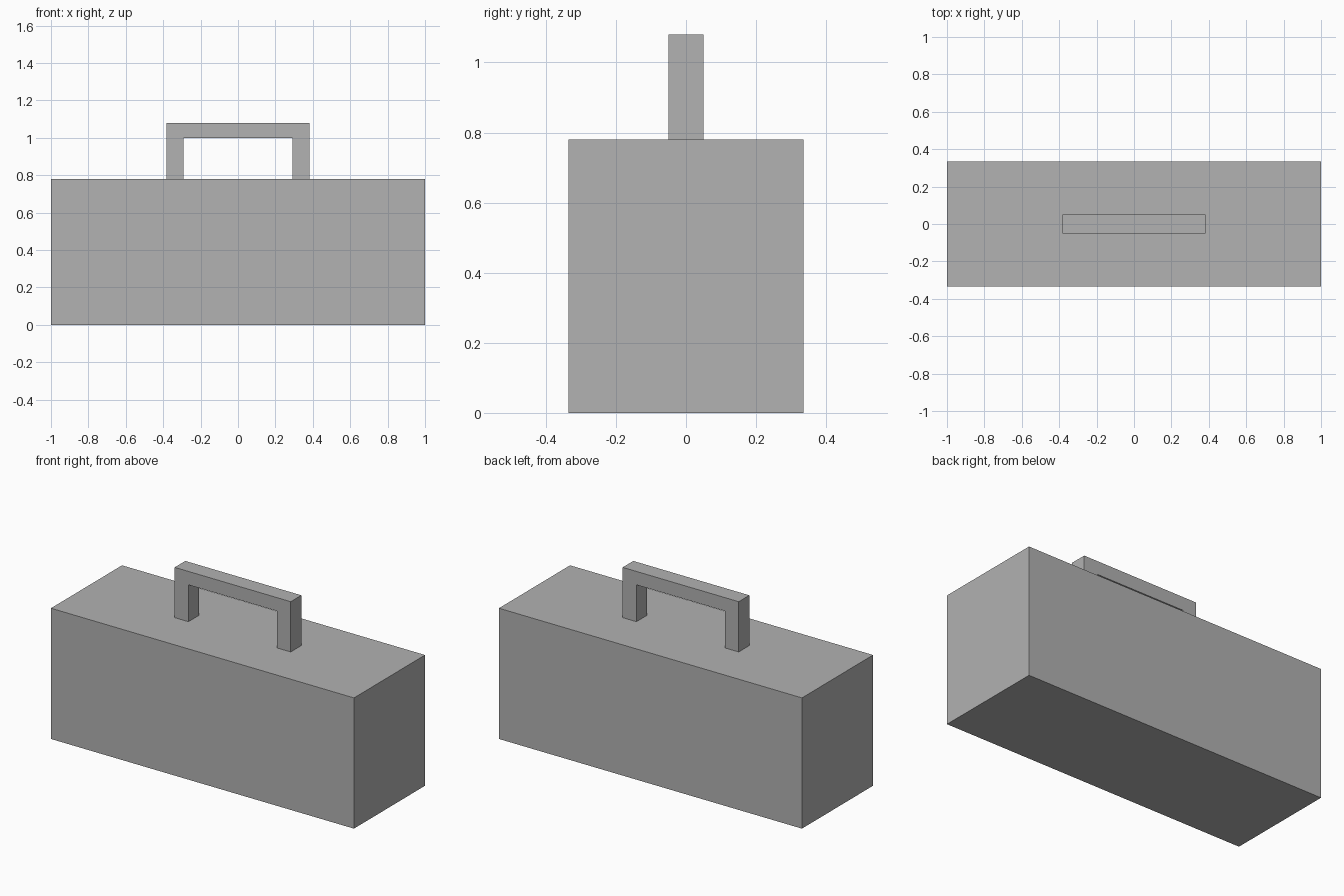
import bpy
import bmesh

cube = bpy.data.objects.get("Cube")
if cube:
    bpy.data.objects.remove(cube, do_unlink=True)

grey = bpy.data.materials.new("plain_grey")
grey.use_nodes = True
colour = (0.445, 0.445, 0.445, 1)
grey.diffuse_color = colour
grey.node_tree.nodes["Principled BSDF"].inputs["Base Color"].default_value = colour


def extrude_profile(name, profile, half_depth):
    """Extrude an x-z outline through y, centred on y = 0."""
    bm = bmesh.new()
    face = bm.faces.new([bm.verts.new((x, -half_depth, z)) for x, z in profile])
    result = bmesh.ops.extrude_face_region(bm, geom=[face])
    verts = [v for v in result["geom"] if isinstance(v, bmesh.types.BMVert)]
    bmesh.ops.translate(bm, verts=verts, vec=(0, 2 * half_depth, 0))
    bmesh.ops.recalc_face_normals(bm, faces=bm.faces)
    mesh = bpy.data.meshes.new(name)
    bm.to_mesh(mesh)
    bm.free()
    mesh.materials.append(grey)
    obj = bpy.data.objects.new(name, mesh)
    bpy.context.collection.objects.link(obj)
    return obj


# Box body
body_top = 0.78
extrude_profile("box_body", [(-1, 0), (1, 0), (1, body_top), (-1, body_top)], 0.335)

# Square-cornered carrying handle standing on the lid
outer, inner, grip_bottom, grip_top = 0.383, 0.292, 1.0, 1.08
right_half = [(inner, grip_bottom), (inner, body_top), (outer, body_top), (outer, grip_top)]
left_half = [(-x, z) for x, z in reversed(right_half)]
extrude_profile("carry_handle", right_half + left_half, 0.05)
